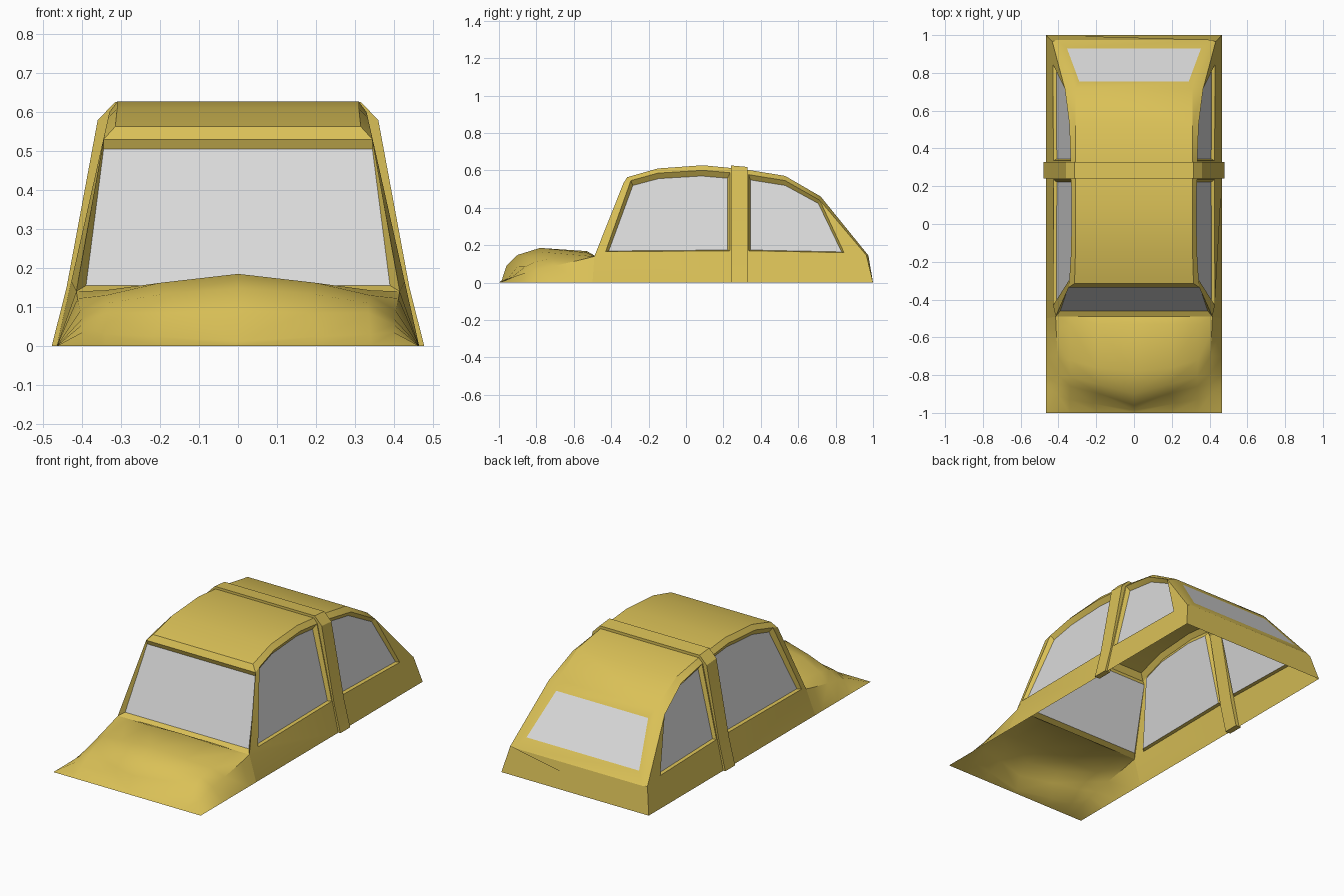
import bpy, bmesh
from mathutils import Vector

if "Cube" in bpy.data.objects:
    bpy.data.objects.remove(bpy.data.objects["Cube"])


def material(name, rgb):
    m = bpy.data.materials.new(name)
    m.diffuse_color = (*rgb, 1)
    m.use_nodes = True
    m.node_tree.nodes["Principled BSDF"].inputs["Base Color"].default_value = m.diffuse_color
    return m


GOLD = material("gold paint", (0.70, 0.53, 0.095))
GLASS = material("pale grey glass", (0.70, 0.70, 0.70))


def build(name, faces, mat, centre, mirror=True, smooth=30):
    """Weld a list of polygons (optionally mirrored in x) into one object."""
    bm = bmesh.new()
    for f in faces:
        sides = (1, -1) if mirror and any(p[0] > 0 for p in f) else (1,)
        if min(p[0] for p in f) < 0:
            sides = (1,)
        for s in sides:
            bm.faces.new([bm.verts.new((p[0] * s, p[1], p[2])) for p in f])
    bmesh.ops.remove_doubles(bm, verts=bm.verts, dist=0.0005)
    bmesh.ops.dissolve_degenerate(bm, edges=bm.edges, dist=0.0005)
    bmesh.ops.recalc_face_normals(bm, faces=bm.faces)
    bm.normal_update()
    c = Vector(centre)
    if sum(f.normal.dot(f.calc_center_median() - c) * f.calc_area() for f in bm.faces) < 0:
        bmesh.ops.reverse_faces(bm, faces=bm.faces)
    me = bpy.data.meshes.new(name)
    bm.to_mesh(me)
    bm.free()
    me.materials.append(mat)
    ob = bpy.data.objects.new(name, me)
    bpy.context.collection.objects.link(ob)
    bpy.ops.object.select_all(action='DESELECT')
    ob.select_set(True)
    bpy.context.view_layer.objects.active = ob
    bpy.ops.object.shade_smooth_by_angle(angle=smooth * 3.14159 / 180)
    return ob


def ring(outer, inner):
    """Quads joining two closed loops of equal length."""
    n = len(outer)
    return [(outer[i], outer[(i + 1) % n], inner[(i + 1) % n], inner[i]) for i in range(n)]


def strip(a, b):
    return [(a[i], a[i + 1], b[i + 1], b[i]) for i in range(len(a) - 1)]


def flip(p):
    return (-p[0], p[1], p[2])


def side(y, z):
    """Point on the leaning side wall."""
    return (0.465 - 0.225 * z, y, z)


# Roof edge and the upper edge of the side wall below it
roof = [(0.315, -0.315, 0.563), (0.31, -0.15, 0.61), (0.31, 0.09, 0.627), (0.31, 0.235, 0.613),
        (0.31, 0.335, 0.602), (0.31, 0.53, 0.57), (0.31, 0.72, 0.46), (0.41, 0.975, 0.145)]
rail = [side(*p) for p in [(-0.295, 0.545), (-0.15, 0.585), (0.09, 0.60), (0.235, 0.587),
                           (0.335, 0.577), (0.53, 0.545), (0.715, 0.44), (0.965, 0.145)]]
cowl = (0.415, -0.49, 0.14)
lip = (0.345, -0.335, 0.53)
sill_front, sill_rear = side(-0.43, 0.165), side(0.845, 0.16)
b_front, b_rear = side(0.235, 0.17), side(0.335, 0.17)

shell = []
shell += strip(roof[:7], [flip(p) for p in roof[:7]])             # roof skin
shell += strip(roof, rail)                                        # chamfer along roof
shell += [(lip, roof[0], flip(roof[0]), flip(lip)),               # lip above windscreen
          (lip, roof[0], rail[0]),
          (cowl, lip, rail[0], sill_front),                       # front pillar
          (b_front, rail[3], rail[4], b_rear),                    # middle pillar
          (rail[6], rail[7], sill_rear)]                          # rear pillar
# Sills and tail panel
shell += [(side(-0.5, 0), side(0.235, 0), b_front, sill_front, cowl),
          (side(0.235, 0), side(0.335, 0), b_rear, b_front),
          (side(0.335, 0), (0.465, 1, 0), rail[7], sill_rear, b_rear),
          ((0.465, 1, 0), (-0.465, 1, 0), flip(rail[7]), flip(roof[7]), roof[7], rail[7])]

# Side windows: deep reveal towards a recessed pane
openings = {"front_side_window": [sill_front] + rail[:4] + [b_front],
            "rear_side_window": [b_rear] + rail[4:7] + [sill_rear]}
for name, hole in openings.items():
    mid = sum(p[1] for p in hole) / len(hole)
    pane = []
    for x, y, z in hole:
        t = max(0, (z - 0.17) / 0.4)
        pane.append((x - 0.018, y + (mid - y) * 0.045, z - 0.032 * t + 0.004))
    shell += ring(hole, pane)
    build(name, [pane], GLASS, (0, 0.1, 0.2))

# Windscreen, recessed
hole = [cowl, lip, flip(lip), flip(cowl)]
pane = [(0.39, -0.46, 0.155), (0.345, -0.325, 0.505)]
pane += [flip(p) for p in reversed(pane)]
shell += ring(hole, pane)
build("windscreen", [pane], GLASS, (0, 0.1, 0.2))

# Rear window, flush in the sloping back
def slope(x, y):
    return (x, y, 0.46 - (y - 0.72) * 0.315 / 0.255)


hole = [roof[6], roof[7], flip(roof[7]), flip(roof[6])]
pane = [slope(0.29, 0.755), slope(0.355, 0.93)]
pane += [flip(p) for p in reversed(pane)]
shell += ring(hole, pane)
build("rear_window", [pane], GLASS, (0, 0.1, 0.2))
build("cabin_shell", shell, GOLD, (0, 0.1, 0.1), smooth=25)

# Bonnet: half-width rows from nose to windscreen
bonnet = [
    [(0, -1, 0), (0.20, -1, 0), (0.34, -1, 0), (0.40, -1, 0), (0.465, -1, 0)],
    [(0, -0.985, 0.012), (0.22, -0.95, 0.025), (0.34, -0.93, 0.03), (0.40, -0.91, 0.035), (0.465, -0.99, 0)],
    [(0, -0.96, 0.09), (0.18, -0.90, 0.085), (0.335, -0.86, 0.085), (0.40, -0.85, 0.055), (0.465, -0.85, 0)],
    [(0, -0.90, 0.148), (0.18, -0.85, 0.135), (0.335, -0.81, 0.11), (0.40, -0.80, 0.07), (0.465, -0.8, 0)],
    [(0, -0.78, 0.185), (0.20, -0.76, 0.162), (0.34, -0.72, 0.13), (0.405, -0.70, 0.09), (0.465, -0.7, 0)],
    [(0, -0.53, 0.168), (0.20, -0.53, 0.16), (0.34, -0.53, 0.143), (0.412, -0.56, 0.122), (0.465, -0.56, 0)],
    [(0, -0.49, 0.145), (0.20, -0.49, 0.143), (0.34, -0.49, 0.14), cowl, (0.465, -0.5, 0)],
]
faces = []
for a, b in zip(bonnet, bonnet[1:]):
    faces += strip(a, b)
build("bonnet", faces, GOLD, (0, -0.7, -0.5), smooth=32)

# Raised hoop over the middle pillars
arch = [(0.478, 0.0), (0.44, 0.15), (0.36, 0.58), (0.315, 0.626)]
arch += [(-x, z) for x, z in reversed(arch)]
inner = [(x * 0.93, z * 0.955) for x, z in arch]


def hoop_loop(pts, y, drop):
    return [(x, y, z - (drop if z > 0.4 else 0)) for x, z in pts]


o0, o1 = hoop_loop(arch, 0.24, 0), hoop_loop(arch, 0.328, 0.008)
i0, i1 = hoop_loop(inner, 0.24, 0), hoop_loop(inner, 0.328, 0.008)
faces = strip(o0, o1) + strip(i0, i1) + strip(o0, i0) + strip(o1, i1)
faces += [(o0[k], o1[k], i1[k], i0[k]) for k in (0, -1)]
build("roof_hoop", faces, GOLD, (0, 0.28, 0.2), mirror=False, smooth=20)
